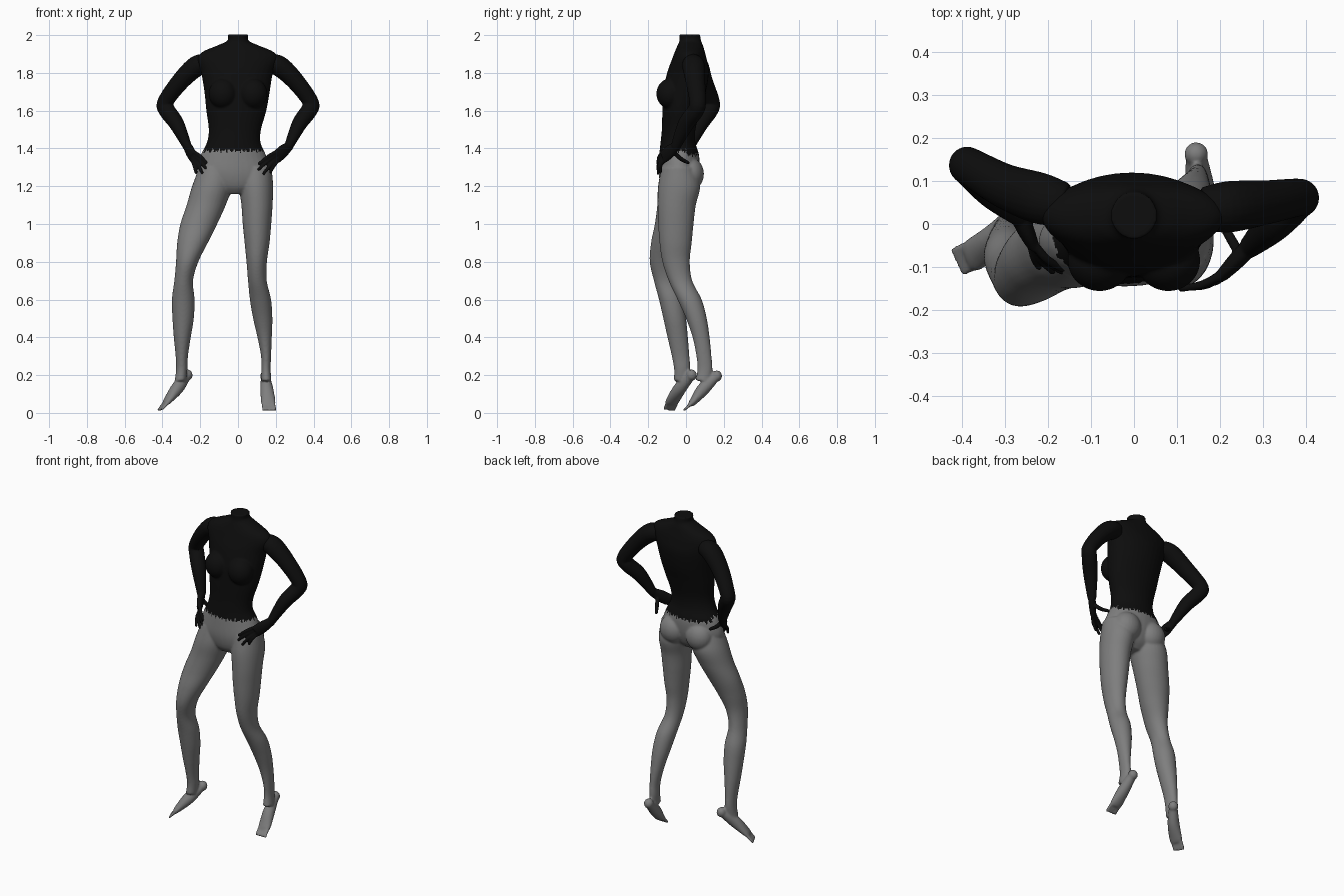
import bpy
import bmesh
import math
from mathutils import Vector, Matrix

if "Cube" in bpy.data.objects:
    bpy.data.objects.remove(bpy.data.objects["Cube"], do_unlink=True)


def make_material(name, value):
    material = bpy.data.materials.new(name)
    material.use_nodes = True
    colour = (value, value, value, 1)
    material.diffuse_color = colour
    shader = next(n for n in material.node_tree.nodes if n.type == "BSDF_PRINCIPLED")
    shader.inputs["Base Color"].default_value = colour
    shader.inputs["Roughness"].default_value = 0.7
    return material


black = make_material("black cloth", 0.004)
grey = make_material("grey skin", 0.21)


def smooth_rows(rows, steps=6):
    """Catmull-Rom interpolation through the given rows."""
    rows = [Vector(r) for r in rows]
    padded = [rows[0]] + rows + [rows[-1]]
    result = []
    for a, b, c, d in zip(padded, padded[1:], padded[2:], padded[3:]):
        for i in range(steps):
            t = i / steps
            result.append(0.5 * (2 * b + (c - a) * t + (2 * a - 5 * b + 4 * c - d) * t ** 2
                                 + (3 * b - a - 3 * c + d) * t ** 3))
    return result + [rows[-1]]


def skin(bm, rings):
    """Joins rings of points into one closed surface."""
    loops = [[bm.verts.new(p) for p in ring] for ring in rings]
    count = len(loops[0])
    for low, high in zip(loops, loops[1:]):
        for i in range(count):
            j = (i + 1) % count
            bm.faces.new((low[i], low[j], high[j], high[i]))
    bm.faces.new(loops[0][::-1])
    bm.faces.new(loops[-1])


def slices(bm, rows, sides=32):
    """Level cross-sections: height, then x and y extents."""
    rings = []
    for z, x0, x1, y0, y1 in smooth_rows(rows):
        ring = []
        for i in range(sides):
            a = math.tau * i / sides
            ring.append(Vector(((x0 + x1) / 2 + (x1 - x0) / 2 * math.cos(a),
                                (y0 + y1) / 2 + (y1 - y0) / 2 * math.sin(a), z)))
        rings.append(ring)
    skin(bm, rings)


def limb(bm, rows, side=(0, 0, 1), sides=20):
    """Tube along a path: centre, half width along side, half thickness."""
    path = smooth_rows(rows)
    rings = []
    for k, row in enumerate(path):
        ahead, behind = path[min(k + 1, len(path) - 1)], path[max(k - 1, 0)]
        tangent = Vector(ahead[:3]) - Vector(behind[:3])
        normal = tangent.cross(Vector(side)).normalized()
        across = normal.cross(tangent).normalized()
        turns = [math.tau * i / sides for i in range(sides)]
        rings.append([Vector(row[:3]) + across * row[3] * math.cos(a)
                      + normal * row[4] * math.sin(a) for a in turns])
    skin(bm, rings)


def ball(bm, centre, radii):
    matrix = Matrix.Translation(centre) @ Matrix.Diagonal((*radii, 1))
    bmesh.ops.create_uvsphere(bm, u_segments=24, v_segments=16, radius=1, matrix=matrix)


def digit(bm, start, end, radius, bend=(0, 0, 0)):
    """Finger or toe with a rounded tip."""
    start, end = Vector(start), Vector(end)
    middle = (start + end) / 2 + Vector(bend)
    limb(bm, [(*start, radius, radius), (*middle, radius, radius),
              (*end, radius * 0.8, radius * 0.8)], side=(0.3, 0.2, 0.9), sides=10)
    ball(bm, end, [radius * 0.8] * 3)


def finish(bm, name, voxel, rule):
    """Fuses the overlapping volumes and colours the faces by a rule."""
    bmesh.ops.recalc_face_normals(bm, faces=bm.faces)
    mesh = bpy.data.meshes.new(name)
    bm.to_mesh(mesh)
    bm.free()
    obj = bpy.data.objects.new(name, mesh)
    bpy.context.scene.collection.objects.link(obj)
    remesh = obj.modifiers.new("fuse", "REMESH")
    remesh.mode = "VOXEL"
    remesh.voxel_size = voxel
    relax = obj.modifiers.new("relax", "SMOOTH")
    relax.factor = 0.5
    relax.iterations = 4
    graph = bpy.context.evaluated_depsgraph_get()
    fused = bpy.data.meshes.new_from_object(obj.evaluated_get(graph))
    obj.modifiers.clear()
    obj.data = fused
    fused.materials.clear()
    fused.materials.append(black)
    fused.materials.append(grey)
    for face in fused.polygons:
        face.material_index = rule(face.center)
        face.use_smooth = True


body = bmesh.new()

# Torso from neck to crotch
slices(body, [
    (2.003, -.055, .055, -.035, .075), (1.97, -.056, .056, -.035, .08),
    (1.945, -.11, .11, -.045, .09), (1.91, -.19, .19, -.06, .1),
    (1.87, -.215, .21, -.075, .11), (1.8, -.195, .185, -.1, .12),
    (1.7, -.178, .168, -.12, .105), (1.6, -.168, .15, -.125, .075),
    (1.5, -.155, .122, -.128, .05), (1.43, -.165, .12, -.135, .05),
    (1.36, -.2, .15, -.142, .07), (1.27, -.222, .18, -.145, .065),
    (1.2, -.18, .15, -.13, .04), (1.16, -.09, .05, -.1, .0)])

# Chest and seat
for sx in (-1, 1):
    ball(body, (.08 * sx, -.085, 1.69), (.075, .072, .08))
    ball(body, (.09 * sx - .02, .025, 1.265), (.083, .07, .085))

# Right leg
slices(body, [
    (1.3, -.205, -.03, -.13, .05), (1.2, -.243, -.03, -.148, .07),
    (1.1, -.272, -.065, -.152, .045), (1.0, -.305, -.11, -.165, .01),
    (.9, -.322, -.16, -.185, -.025), (.8, -.328, -.21, -.192, -.05),
    (.7, -.337, -.238, -.17, -.045), (.6, -.35, -.23, -.143, -.015),
    (.5, -.347, -.234, -.12, .0), (.4, -.34, -.25, -.098, .01),
    (.3, -.33, -.265, -.075, .018), (.23, -.328, -.268, -.063, .022),
    (.17, -.335, -.275, -.065, .01)])

# Left leg
slices(body, [
    (1.3, .0, .178, -.13, .05), (1.2, .005, .186, -.147, .075),
    (1.1, .018, .183, -.15, .052), (1.0, .025, .176, -.147, .04),
    (.9, .035, .167, -.14, .03), (.8, .045, .153, -.125, .02),
    (.7, .053, .152, -.092, .033), (.6, .063, .175, -.045, .083),
    (.5, .08, .182, .0, .11), (.4, .103, .179, .035, .125),
    (.3, .122, .175, .055, .135), (.23, .123, .173, .06, .14),
    (.17, .123, .177, .05, .13)])

# Feet hang from the ankles, toes down
feet = [
    ((-.268, .03, .2), (-.318, -.028, .135), (-.368, -.068, .07), (-.41, -.088, .018), (.4, -.85, .1)),
    ((.145, .163, .195), (.152, .095, .13), (.16, .04, .062), (.165, -.008, .016), (1, 0, 0))]
for heel, arch, pad, tip, across in feet:
    ball(body, heel, (.028, .028, .03))
    limb(body, [(*heel, .024, .022), (*arch, .034, .034), (*pad, .039, .021),
                (*Vector(pad).lerp(Vector(tip), .4), .037, .013)], side=across)
    for k in range(-2, 3):
        shift = Vector(across) * k * .0155
        digit(body, Vector(pad) + shift * .9, Vector(tip) + shift, .0085)


def hem(c):
    """Ragged lower edge of the top."""
    turn = math.atan2(c.y + .03, c.x)
    ragged = .006 * math.sin(31 * turn) + .006 * math.sin(53 * turn + 1)
    drop = .022 if c.y > 0 else 0
    return 1 if c.z < 1.387 + ragged - drop else 0


finish(body, "body", .0065, hem)

# Arms, hands on hips
arms = {
    "right_arm": (
        [(-.16, .045, 1.85, .05, .05), (-.22, .06, 1.835, .06, .055),
         (-.305, .09, 1.755, .052, .048), (-.385, .135, 1.645, .044, .042),
         (-.375, .125, 1.6, .044, .044), (-.325, .075, 1.53, .043, .04),
         (-.268, .02, 1.41, .026, .024)],
        (-.238, -.045, 1.355), (-.2, .04, 1.34),
        [(-.168, -.105, 1.325), (-.17, -.11, 1.295), (-.19, -.11, 1.272), (-.222, -.1, 1.272)]),
    "left_arm": (
        [(.16, .035, 1.85, .05, .05), (.22, .04, 1.835, .06, .055),
         (.305, .05, 1.755, .052, .048), (.385, .062, 1.645, .044, .042),
         (.375, .05, 1.6, .044, .044), (.325, .0, 1.53, .043, .04),
         (.268, -.055, 1.41, .026, .024)],
        (.205, -.12, 1.355), (.2, .01, 1.325),
        [(.112, -.15, 1.32), (.11, -.15, 1.29), (.137, -.148, 1.268), (.172, -.135, 1.275)]),
}
for name, (path, knuckle, thumb, tips) in arms.items():
    arm = bmesh.new()
    limb(arm, path, side=(0, 1, 0))
    wrist, knuckle = Vector(path[-1][:3]), Vector(knuckle)
    limb(arm, [(*wrist.lerp(knuckle, -.1), .024, .022), (*wrist.lerp(knuckle, .5), .036, .02),
               (*knuckle, .036, .015)])
    for k, tip in enumerate(tips):
        root = wrist.lerp(knuckle, .85) + Vector((0, 0, .024 - .016 * k))
        digit(arm, root, tip, .0105, bend=(0, -.01, .006))
    digit(arm, wrist.lerp(knuckle, .3), thumb, .012, bend=(0, 0, -.01))
    finish(arm, name, .0045, lambda c: 0)
